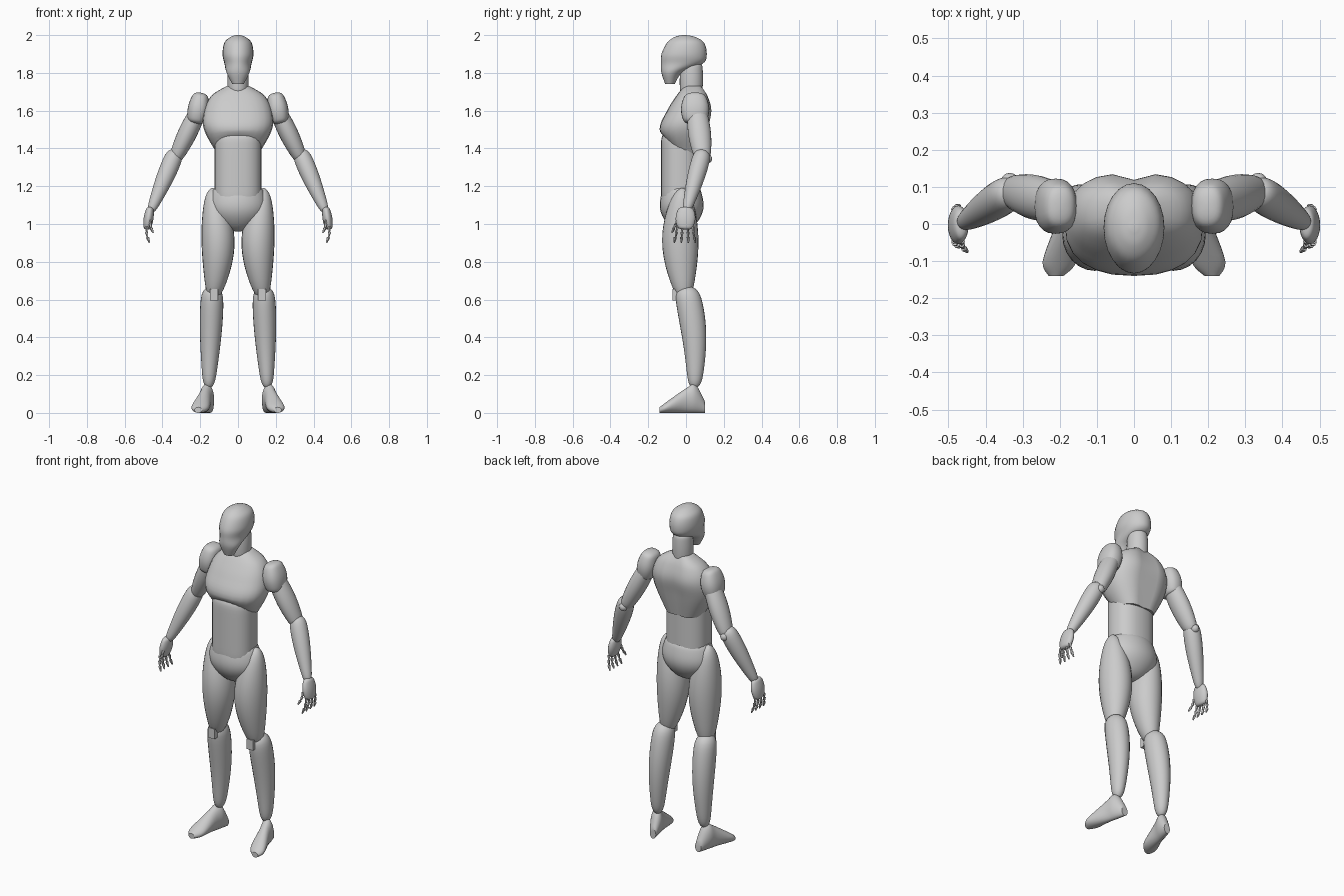
import bpy, bmesh, math
from mathutils import Matrix, Vector

cube = bpy.data.objects.get("Cube")
if cube:
    bpy.data.objects.remove(cube)

grey = bpy.data.materials.new("plain grey")
grey.use_nodes = True
shade = 0.6
grey.diffuse_color = (shade, shade, shade, 1)
shader = grey.node_tree.nodes["Principled BSDF"]
shader.inputs["Base Color"].default_value = grey.diffuse_color

SIDES = 24
RINGS = 24
STEPS = 5
UP = Vector((0, 0, 1))
BACK = Vector((0, 1, 0))


def finish(name, bm, side):
    """Mirror the part to its side, store it and shade it smooth."""
    bmesh.ops.scale(bm, verts=bm.verts, vec=(side, 1, 1))
    bmesh.ops.recalc_face_normals(bm, faces=bm.faces)
    mesh = bpy.data.meshes.new(name)
    bm.to_mesh(mesh)
    bm.free()
    mesh.materials.append(grey)
    obj = bpy.data.objects.new(name, mesh)
    bpy.context.collection.objects.link(obj)
    bpy.ops.object.select_all(action="DESELECT")
    obj.select_set(True)
    bpy.context.view_layer.objects.active = obj
    bpy.ops.object.shade_smooth_by_angle(angle=math.radians(40))


def superellipse(angle, power):
    """Point on a unit ring that grows squarer as the power rises."""
    c, s = math.cos(angle), math.sin(angle)
    return (math.copysign(abs(c) ** (2 / power), c),
            math.copysign(abs(s) ** (2 / power), s))


def skin(name, sections, normal, power=2, side=1, warp=None):
    """Skin closed rings given as centre, half width and half depth."""
    normal = normal.normalized()
    across = BACK.cross(normal)
    if across.length < 0.1:
        across = Vector((1, 0, 0))
    across.normalize()
    deep = normal.cross(across)
    bm = bmesh.new()
    rings = []
    for centre, width, depth in sections:
        ring = []
        for k in range(SIDES):
            c, s = superellipse(math.tau * k / SIDES, power)
            point = centre + across * (width * c) + deep * (depth * s)
            ring.append(bm.verts.new(warp(point) if warp else point))
        rings.append(ring)
    for low, high in zip(rings, rings[1:]):
        for k in range(SIDES):
            bm.faces.new((low[k - 1], low[k], high[k], high[k - 1]))
    bm.faces.new(rings[0])
    bm.faces.new(rings[-1])
    finish(name, bm, side)


def limb(name, start, end, top, tip, bulge, depth=1.0, peak=1.0,
         bow=(0, 0, 0), power=2, side=1):
    """Round-ended spindle: radius runs from top to tip with a muscle bulge."""
    start, end, bow = Vector(start), Vector(end), Vector(bow)
    sections = []
    for i in range(RINGS):
        t = (1 - math.cos(math.pi * (i + 0.5) / RINGS)) / 2
        radius = top + (tip - top) * t + bulge * math.sin(math.pi * t ** peak)
        radius *= math.sqrt(1 - abs(2 * t - 1) ** 12)
        centre = start.lerp(end, t) + bow * math.sin(math.pi * t)
        sections.append((centre, radius, radius * depth))
    skin(name, sections, end - start, power, side)


def smooth_rows(rows):
    """Catmull-Rom interpolation between the rows of a profile."""
    rows = [Vector(r) for r in rows]
    padded = rows[:1] + rows + rows[-1:]
    for a, b, c, d in zip(padded, padded[1:], padded[2:], padded[3:]):
        for i in range(STEPS):
            t = i / STEPS
            yield (b + (c - a) * (t / 2)
                   + (a * 2 - b * 5 + c * 4 - d) * (t * t / 2)
                   + (b * 3 - a - c * 3 + d) * (t ** 3 / 2))
    yield rows[-1]


def trunk(name, rows, power=2, warp=None):
    """Central part; each row is height, half width, front and back."""
    sections = [(Vector((0, (front + back) / 2, z)), width, (back - front) / 2)
                for z, width, front, back in smooth_rows(rows)]
    skin(name, sections, UP, power, warp=warp)


def chest_warp(p):
    """Arch the lower front edge and sink a shallow spine groove."""
    low = max(0, min(1, (1.5 - p.z) * 8))
    if p.y < 0:
        middle = max(0, 1 - (p.x / 0.15) ** 2)
        p.z += 0.07 * low * middle * min(1, -p.y * 10)
    else:
        p.y -= 0.15 * p.y * math.exp(-(p.x / 0.04) ** 2)
    return p


def foot(name, side):
    """Each row is y, half width and height; the sole rests on the ground."""
    rows = [(.1, .02, .06), (.05, .036, .15), (0, .036, .13),
            (-.1, .046, .06), (-.14, .02, .03)]
    sections = [(Vector((.175 - y / 4, y, height / 2)), width, height / 2)
                for y, width, height in smooth_rows(rows)]
    skin(name, sections, BACK, side=side)


def cone(bm, start, end, base, tip):
    axis = end - start
    place = Matrix.Translation((start + end) / 2) @ axis.to_track_quat("Z", "Y").to_matrix().to_4x4()
    bmesh.ops.create_cone(bm, cap_ends=True, segments=5, radius1=base,
                          radius2=tip, depth=axis.length, matrix=place)


def digits(name, side):
    """Four fingers and a thumb, each a chain of curling, tapering joints."""
    chains = [(Vector((.484, y, .985)), Vector((0, y / 8, -.028)))
              for y in (-.045, -.018, .009, .036)]
    chains.append((Vector((.464, -.045, 1.02)), Vector((0, -.01, -.022))))
    bm = bmesh.new()
    for start, step in chains:
        for joint in range(3):
            end = start + step
            cone(bm, start, end, .009, .004)
            start = end
            step.x -= .005
    finish(name, bm, side)


# Head, neck and torso
trunk("head", [(1.74, .03, -.11, -.06), (1.8, .06, -.13, -.02), (1.85, .072, -.133, .09),
               (1.9, .082, -.13, .11), (1.96, .072, -.1, .095), (1.99, .04, -.06, .05),
               (2, .01, -.02, 0)])
limb("neck", (0, .027, 1.68), (0, .03, 1.86), .052, .05, .005, depth=1.1)
trunk("chest", [(1.37, .11, -.1, .09), (1.5, .18, -.14, .12), (1.6, .18, -.1, .14),
                (1.68, .14, -.05, .12), (1.73, .06, -.01, .09)],
      power=2.4, warp=chest_warp)
limb("abdomen", (0, -.03, 1.5), (0, -.03, 1.08), .125, .125, 0, depth=.82, power=2.4)
limb("pelvis", (0, -.025, 1.21), (0, -.02, .96), .13, .05, .065, depth=.75, peak=1.2)

for label, s in (("left_", 1), ("right_", -1)):
    # Leg
    limb(label + "thigh", (.135, -.02, 1.19), (.13, -.01, .6), .03, .035, .055,
         depth=1.1, peak=.9, bow=(-.027, -.015, 0), side=s)
    limb(label + "calf", (.135, 0, .67), (.155, .047, .13), .052, .03, .016,
         depth=1.14, peak=.7, bow=(0, .02, 0), side=s)
    bm = bmesh.new()
    bmesh.ops.create_cube(bm, size=.06)
    bmesh.ops.scale(bm, verts=bm.verts, vec=(.7, .6, 1))
    bmesh.ops.translate(bm, verts=bm.verts, vec=(.127, -.053, .626))
    finish(label + "kneecap", bm, s)
    foot(label + "foot", s)
    # Arm
    limb(label + "shoulder", (.195, .048, 1.695), (.225, .048, 1.53), .036, .042, .016,
         depth=1.35, power=2.4, side=s)
    limb(label + "upper_arm", (.2, .055, 1.62), (.34, .09, 1.33), .04, .032, .014,
         depth=1.2, side=s)
    limb(label + "forearm", (.325, .092, 1.39), (.465, 0, 1.06), .04, .022, .014,
         peak=.7, side=s)
    bm = bmesh.new()
    bmesh.ops.create_uvsphere(bm, u_segments=12, v_segments=8, radius=.024)
    bmesh.ops.translate(bm, verts=bm.verts, vec=(.335, .114, 1.345))
    finish(label + "elbow", bm, s)
    # Hand
    limb(label + "palm", (.464, 0, 1.09), (.483, -.005, .97), .018, .018, .008,
         depth=2, side=s)
    digits(label + "fingers", s)
